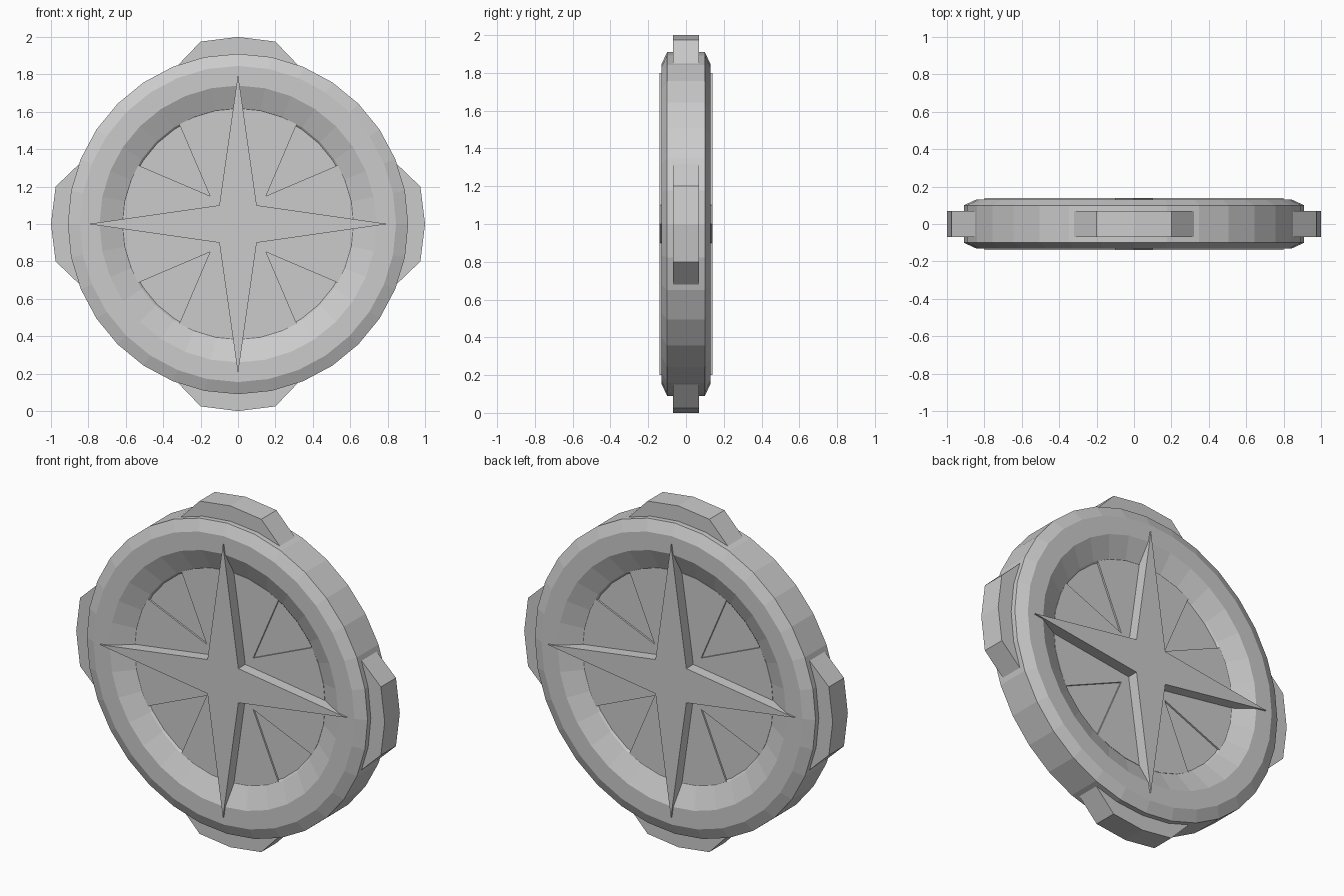
import bpy, bmesh
from math import sin, cos, pi, radians, atan2, hypot
from mathutils import Matrix

if "Cube" in bpy.data.objects:
    bpy.data.objects.remove(bpy.data.objects["Cube"])

CENTRE_Z = 1.0
SIDES = 32


def finish(name, bm):
    bmesh.ops.recalc_face_normals(bm, faces=bm.faces)
    mesh = bpy.data.meshes.new(name)
    bm.to_mesh(mesh)
    bm.free()
    obj = bpy.data.objects.new(name, mesh)
    obj.location.z = CENTRE_Z
    bpy.context.collection.objects.link(obj)
    return obj


def prism(name, outline, half_depth):
    """Extrude an x/z outline symmetrically along y."""
    bm = bmesh.new()
    face = bm.faces.new([bm.verts.new((x, -half_depth, z)) for x, z in outline])
    ext = bmesh.ops.extrude_face_region(bm, geom=[face])
    verts = [v for v in ext["geom"] if isinstance(v, bmesh.types.BMVert)]
    bmesh.ops.translate(bm, verts=verts, vec=(0, 2 * half_depth, 0))
    return finish(name, bm)


def four_fold(points):
    """Repeat x/z points at every quarter turn."""
    out = []
    for k in range(4):
        c, s = round(cos(k * pi / 2)), round(sin(k * pi / 2))
        out += [(x * c - z * s, x * s + z * c) for x, z in points]
    return out


# Dished rim and lower floor, turned around the y axis
half = [(0, 0.065), (0.61, 0.065), (0.62, 0.075), (0.74, 0.13),
        (0.845, 0.13), (0.91, 0.10)]
profile = [(r, -y) for r, y in half] + half[::-1]
bm = bmesh.new()
verts = [bm.verts.new((r, y, 0)) for r, y in profile]
edges = [bm.edges.new(pair) for pair in zip(verts, verts[1:])]
bmesh.ops.spin(bm, geom=verts + edges, cent=(0, 0, 0), axis=(0, 1, 0),
               angle=2 * pi, steps=SIDES)
bmesh.ops.remove_doubles(bm, verts=bm.verts, dist=0.0005)
finish("disc_rim", bm)

# Slightly raised floor cross, leaving four shallow wedge pockets
arm = [(0.15, -0.15)]
for deg in (-30.5, -22.5, -11.25, 0, 11.25, 22.5, 30.5):
    a = radians(deg)
    arm.append((0.618 * cos(a), 0.618 * sin(a)))
prism("raised_floor", four_fold(arm), 0.075)

# Four-pointed star showing on both faces
prism("star", four_fold([(0.8, 0), (0.1, 0.1)]), 0.14)

# Four lugs around the rim
lug = [(-0.32, 0.85), (-0.2, 0.975), (0, 1.0), (0.2, 0.975), (0.32, 0.85)]
for k in range(4):
    part = prism(f"rim_lug_{k + 1}", lug, 0.07)
    part.rotation_euler.y = k * pi / 2
